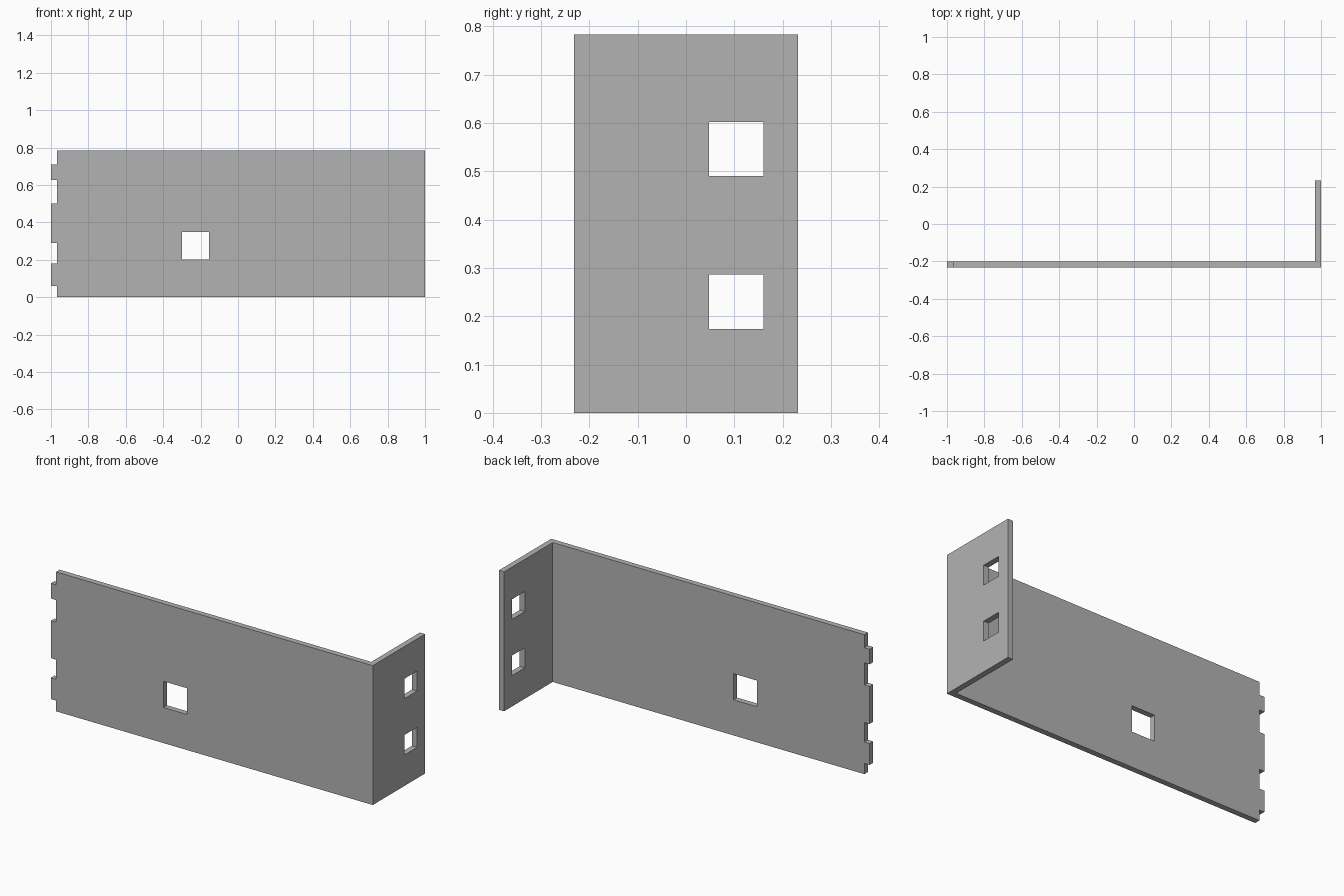
import bpy, bmesh
from mathutils import Matrix, Vector

cube = bpy.data.objects.get("Cube")
if cube:
    bpy.data.objects.remove(cube, do_unlink=True)

HEIGHT, THICK = 0.783, 0.032
X, Y = 1.0, 0.232          # half extents

grey = bpy.data.materials.new("plain_grey")
grey.use_nodes = True
grey.diffuse_color = (0.45, 0.45, 0.45, 1)
grey.node_tree.nodes["Principled BSDF"].inputs["Base Color"].default_value = grey.diffuse_color


def make_object(name, bm):
    bmesh.ops.recalc_face_normals(bm, faces=bm.faces)
    mesh = bpy.data.meshes.new(name)
    bm.to_mesh(mesh)
    bm.free()
    obj = bpy.data.objects.new(name, mesh)
    bpy.context.collection.objects.link(obj)
    return obj


def add_box(bm, lo, hi):
    lo, hi = Vector(lo), Vector(hi)
    matrix = Matrix.Translation((lo + hi) / 2) @ Matrix.Diagonal((*(hi - lo), 1))
    bmesh.ops.create_cube(bm, size=1, matrix=matrix)


# Folded sheet: an L-shaped plan extruded upward
bm = bmesh.new()
plan = [(-X, -Y), (X, -Y), (X, Y), (X - THICK, Y), (X - THICK, THICK - Y), (-X, THICK - Y)]
base = bm.faces.new([bm.verts.new((x, y, 0)) for x, y in plan])
raised = bmesh.ops.extrude_face_region(bm, geom=[base])
bmesh.ops.translate(bm, vec=(0, 0, HEIGHT),
                    verts=[v for v in raised["geom"] if isinstance(v, bmesh.types.BMVert)])
bracket = make_object("corner_panel", bm)
bracket.data.materials.append(grey)

# Cutters: edge notches leaving three tabs, and the square holes
bm = bmesh.new()
for z0, z1 in [(-0.1, 0.06), (0.18, 0.29), (0.5, 0.625), (0.71, 0.9)]:
    add_box(bm, (-X - 0.1, -Y - 0.1, z0), (-X + THICK, -Y + 0.1, z1))
add_box(bm, (-0.3, -Y - 0.1, 0.2), (-0.155, -Y + 0.1, 0.347))
for z0 in (0.174, 0.49):
    add_box(bm, (X - 0.1, 0.048, z0), (X + 0.1, 0.16, z0 + 0.112))
cutter = make_object("notch_and_hole_cutter", bm)
cutter.data.materials.append(grey)
cutter.hide_render = True

cut = bracket.modifiers.new("cutouts", "BOOLEAN")
cut.operation = "DIFFERENCE"
cut.solver = "EXACT"
cut.object = cutter
bpy.context.view_layer.objects.active = bracket
bpy.ops.object.modifier_apply(modifier=cut.name)
bpy.data.objects.remove(cutter, do_unlink=True)
